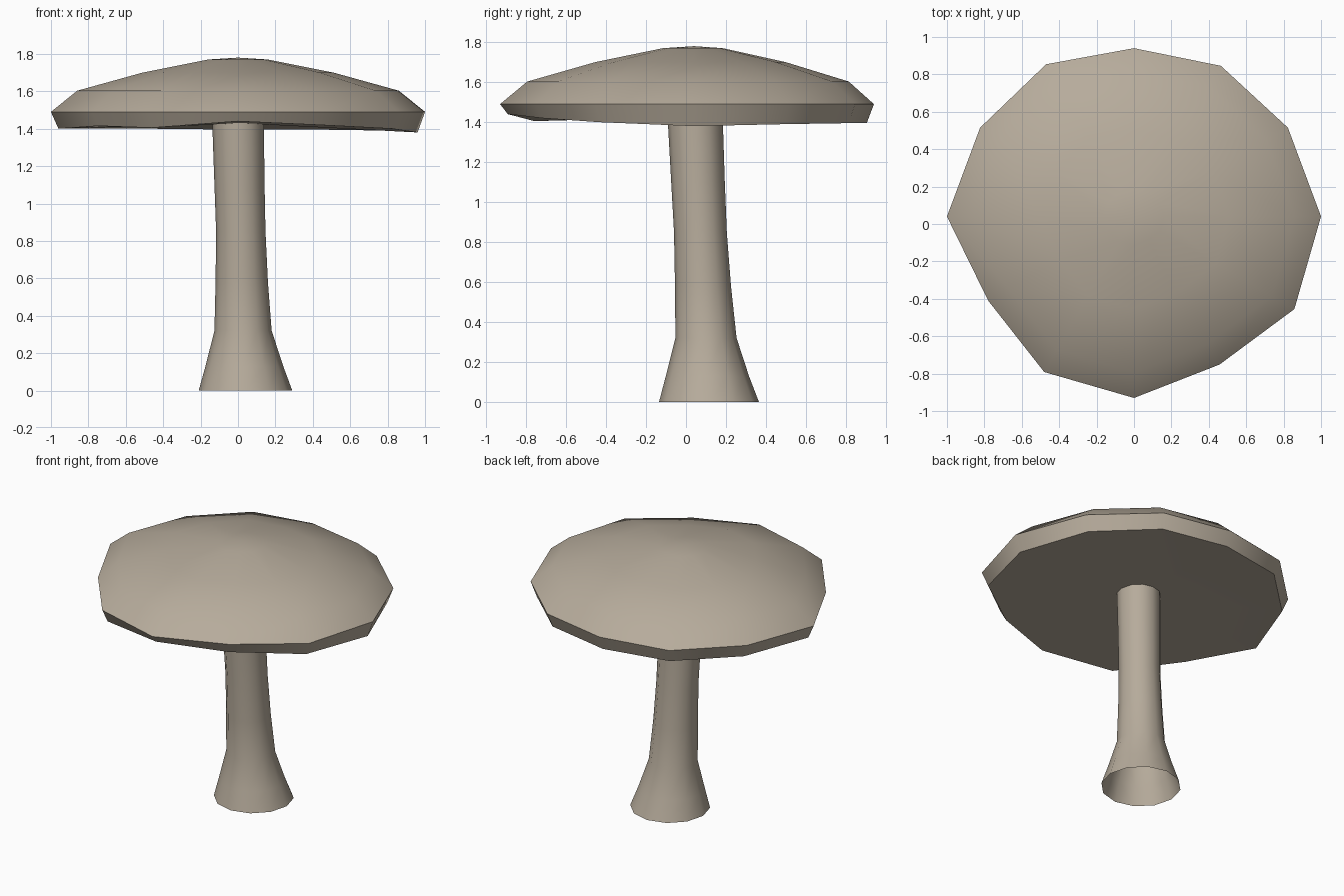
import bpy
import bmesh
from math import cos, sin, radians, tau

cube = bpy.data.objects.get("Cube")
if cube:
    bpy.data.objects.remove(cube)

SIDES = 12

beige = bpy.data.materials.new("mushroom beige")
beige.use_nodes = True
colour = (0.47, 0.41, 0.33, 1)
beige.diffuse_color = colour
beige.node_tree.nodes["Principled BSDF"].inputs["Base Color"].default_value = colour


def loft(name, rings, start=None, end=None):
    """Skin a list of point rings; optional points close the two ends as fans."""
    bm = bmesh.new()
    loops = [[bm.verts.new(p) for p in ring] for ring in rings]
    for low, high in zip(loops, loops[1:]):
        for i in range(SIDES):
            j = (i + 1) % SIDES
            bm.faces.new((low[i], low[j], high[j], high[i]))
    for tip, loop in ((start, loops[0]), (end, loops[-1])):
        if tip:
            centre = bm.verts.new(tip)
            for i in range(SIDES):
                bm.faces.new((loop[i], loop[(i + 1) % SIDES], centre))
    if start or end:
        bmesh.ops.recalc_face_normals(bm, faces=bm.faces)
    mesh = bpy.data.meshes.new(name)
    bm.to_mesh(mesh)
    bm.free()
    mesh.materials.append(beige)
    obj = bpy.data.objects.new(name, mesh)
    bpy.context.collection.objects.link(obj)
    bpy.ops.object.select_all(action='DESELECT')
    obj.select_set(True)
    bpy.context.view_layer.objects.active = obj
    bpy.ops.object.shade_smooth_by_angle(angle=radians(50))
    return obj


def ring(cx, cy, radii, heights):
    return [(cx + r * cos(tau * i / SIDES), cy + r * sin(tau * i / SIDES), z)
            for i, (r, z) in enumerate(zip(radii, heights))]


# Cap: uneven rim, counter-clockwise from +x, with a wavy lower lip
rim = [1.0, .95, .93, .90, .94, .95, 1.0, .90, .96, .97, .914, .99]
lip = [1.38, 1.39, 1.395, 1.395, 1.40, 1.40, 1.40, 1.415, 1.405, 1.44, 1.42, 1.40]
cap_rings = [ring(0, .04, [r * .96 for r in rim], lip)]
for scale, z in ((1, 1.49), (.86, 1.603), (.51, 1.70), (.16, 1.77)):
    cap_rings.append(ring(0, .04, [r * scale for r in rim], [z] * SIDES))
loft("cap", cap_rings, start=(0, .04, 1.43), end=(0, .04, 1.78))

# Stem: leaning tube with a flared, open foot
stem_path = [(.04, .115, 0, .25), (.034, .107, .13, .208), (.027, .10, .32, .153),
             (.02, .085, .58, .14), (.015, .072, .85, .132),
             (.008, .06, 1.1, .134), (0, .045, 1.44, .138)]
loft("stem", [ring(x, y, [r] * SIDES, [z] * SIDES) for x, y, z, r in stem_path])
